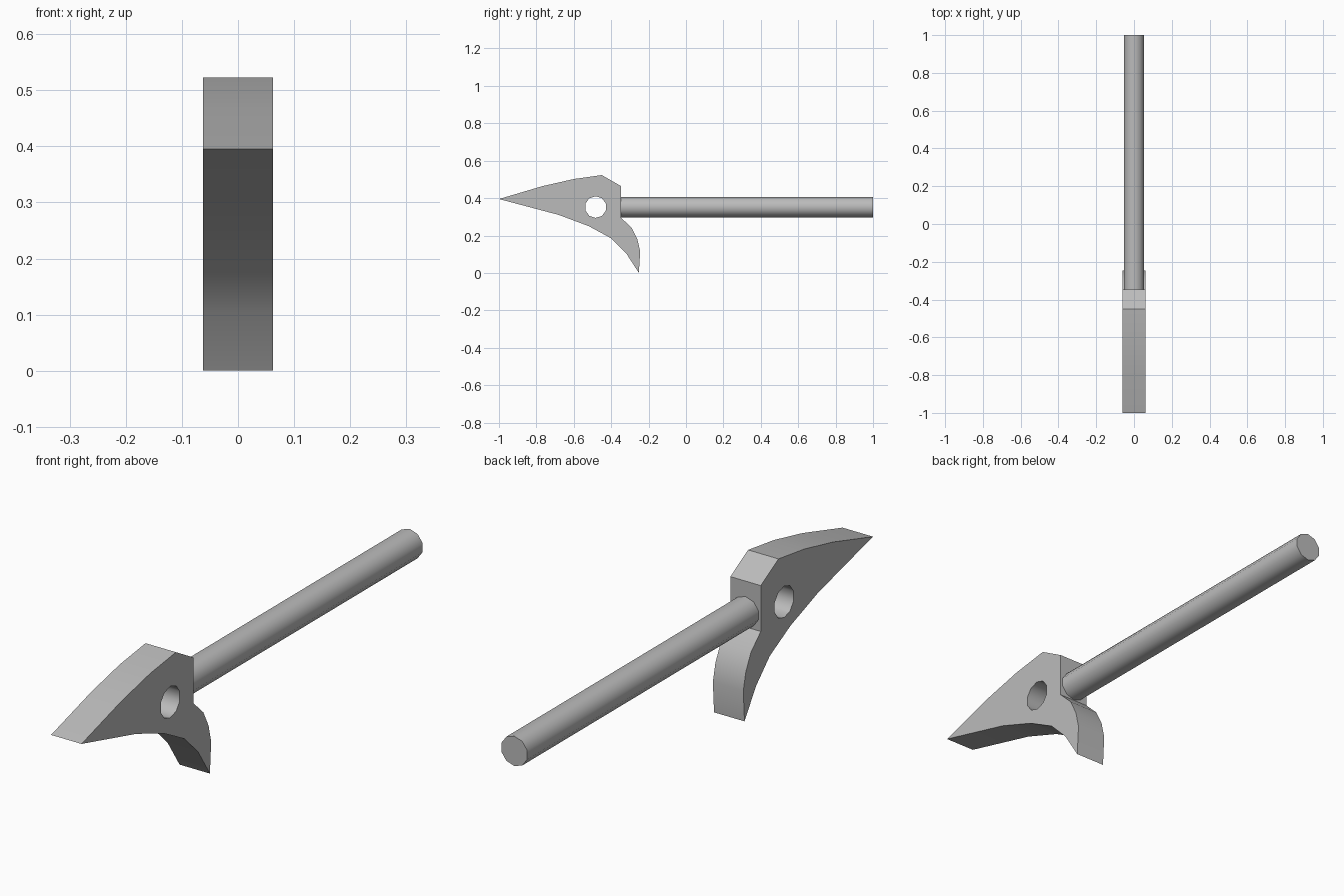
import bpy
import bmesh
import math
from mathutils import Vector

if "Cube" in bpy.data.objects:
    bpy.data.objects.remove(bpy.data.objects["Cube"], do_unlink=True)

# One grey metal for everything
metal = bpy.data.materials.new("grey_metal")
metal.use_nodes = True
colour = (0.5, 0.5, 0.5, 1)
metal.diffuse_color = colour
metal.node_tree.nodes["Principled BSDF"].inputs["Base Color"].default_value = colour


def extrude(name, outline, direction):
    """Make a closed solid by sweeping a flat outline along a direction."""
    bm = bmesh.new()
    face = bm.faces.new([bm.verts.new(p) for p in outline])
    swept = bmesh.ops.extrude_face_region(bm, geom=[face], use_keep_orig=True)
    verts = [v for v in swept["geom"] if isinstance(v, bmesh.types.BMVert)]
    bmesh.ops.translate(bm, verts=verts, vec=Vector(direction))
    bmesh.ops.recalc_face_normals(bm, faces=bm.faces)
    mesh = bpy.data.meshes.new(name)
    bm.to_mesh(mesh)
    bm.free()
    mesh.materials.append(metal)
    obj = bpy.data.objects.new(name, mesh)
    bpy.context.collection.objects.link(obj)
    return obj


def ring(radius, sides=10):
    """Points of a regular polygon with a corner at the top."""
    return [(radius * math.sin(math.tau * i / sides),
             radius * math.cos(math.tau * i / sides)) for i in range(sides)]


def activate(obj):
    bpy.ops.object.select_all(action="DESELECT")
    obj.select_set(True)
    bpy.context.view_layer.objects.active = obj


HALF = 0.062
AXIS_Z = 0.352
HEAD_BACK = -0.347

# Head side profile: spike, ridge, flat back, curved hook, underside
profile = [(-1, 0.395), (-0.767, 0.464), (-0.60, 0.502), (-0.45, 0.523),
           (HEAD_BACK, 0.464), (HEAD_BACK, 0.295), (-0.29, 0.24),
           (-0.26, 0.18), (-0.245, 0.115), (-0.252, 0),
           (-0.32, 0.105), (-0.40, 0.185), (-0.52, 0.25), (-0.68, 0.31)]
head = extrude("head", [(-HALF, y, z) for y, z in profile], (2 * HALF, 0, 0))

# Round hole through the head
cutter = extrude("hole_cutter",
                 [(-2 * HALF, y - 0.483, z + AXIS_Z) for y, z in ring(0.058)],
                 (4 * HALF, 0, 0))
cutter.hide_render = True
cut = head.modifiers.new("hole", "BOOLEAN")
cut.object = cutter
cut.operation = "DIFFERENCE"
cut.solver = "EXACT"
activate(head)
bpy.ops.object.modifier_apply(modifier=cut.name)
bpy.data.objects.remove(cutter, do_unlink=True)

# Straight shaft behind the head
shaft = extrude("shaft", [(x, HEAD_BACK, z + AXIS_Z) for x, z in ring(0.055)],
                (0, 1 - HEAD_BACK, 0))

for part in (head, shaft):
    activate(part)
    bpy.ops.object.shade_smooth_by_angle(angle=math.radians(37))
